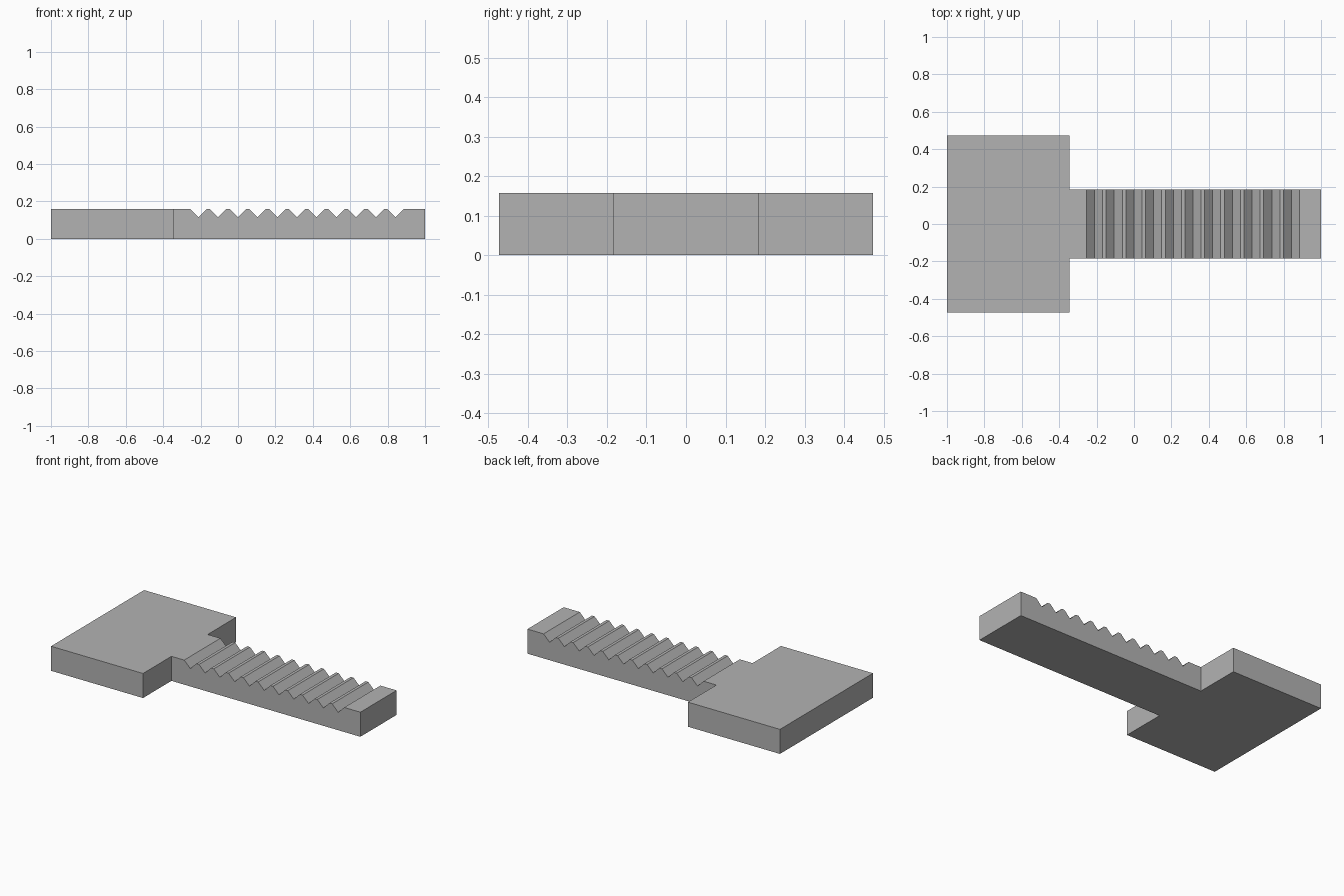
import bpy
import bmesh
from mathutils import Vector

cube = bpy.data.objects.get("Cube")
if cube:
    bpy.data.objects.remove(cube, do_unlink=True)

HEIGHT = 0.158
HEAD_HALF, BAR_HALF = 0.473, 0.184
SHOULDER_X = -0.345
PITCH, NOTCH_COUNT, FIRST_VALLEY = 0.1053, 11, -0.211
NOTCH_HALF, NOTCH_DEPTH = 0.043, 0.043

grey = bpy.data.materials.new("plain grey")
grey.use_nodes = True
colour = (0.45, 0.45, 0.45, 1)
grey.diffuse_color = colour
grey.node_tree.nodes["Principled BSDF"].inputs["Base Color"].default_value = colour


def prism(name, outlines, offset):
    """Extrude each closed outline by the offset into one solid object."""
    bm = bmesh.new()
    for outline in outlines:
        face = bm.faces.new([bm.verts.new(p) for p in outline])
        grown = bmesh.ops.extrude_face_region(bm, geom=[face], use_keep_orig=True)
        moved = [g for g in grown["geom"] if isinstance(g, bmesh.types.BMVert)]
        bmesh.ops.translate(bm, verts=moved, vec=Vector(offset))
    bmesh.ops.recalc_face_normals(bm, faces=bm.faces)
    mesh = bpy.data.meshes.new(name)
    bm.to_mesh(mesh)
    bm.free()
    mesh.materials.append(grey)
    obj = bpy.data.objects.new(name, mesh)
    bpy.context.collection.objects.link(obj)
    return obj


# T-shaped plate: wide head and narrow bar in one solid
half = [(-1, HEAD_HALF), (SHOULDER_X, HEAD_HALF), (SHOULDER_X, BAR_HALF), (1, BAR_HALF)]
outline = [(x, y, 0) for x, y in half] + [(x, -y, 0) for x, y in reversed(half)]
plate = prism("toothed_rack_plate", [outline], (0, 0, HEIGHT))

# Row of V-shaped grooves, leaving flat-topped teeth
notches = []
for i in range(NOTCH_COUNT):
    x = FIRST_VALLEY + i * PITCH
    y = -BAR_HALF - 0.05
    # The sides continue above the plate so that the cut is clean
    rise = 0.005
    notches.append([
        (x, y, HEIGHT - NOTCH_DEPTH),
        (x + NOTCH_HALF + rise, y, HEIGHT + rise),
        (x - NOTCH_HALF - rise, y, HEIGHT + rise),
    ])
cutter = prism("groove_cutter", notches, (0, 2 * BAR_HALF + 0.1, 0))
cutter.hide_render = True

cut = plate.modifiers.new("grooves", "BOOLEAN")
cut.operation = "DIFFERENCE"
cut.solver = "EXACT"
cut.object = cutter
bpy.ops.object.select_all(action="DESELECT")
plate.select_set(True)
bpy.context.view_layer.objects.active = plate
bpy.ops.object.modifier_apply(modifier=cut.name)
bpy.data.objects.remove(cutter, do_unlink=True)
